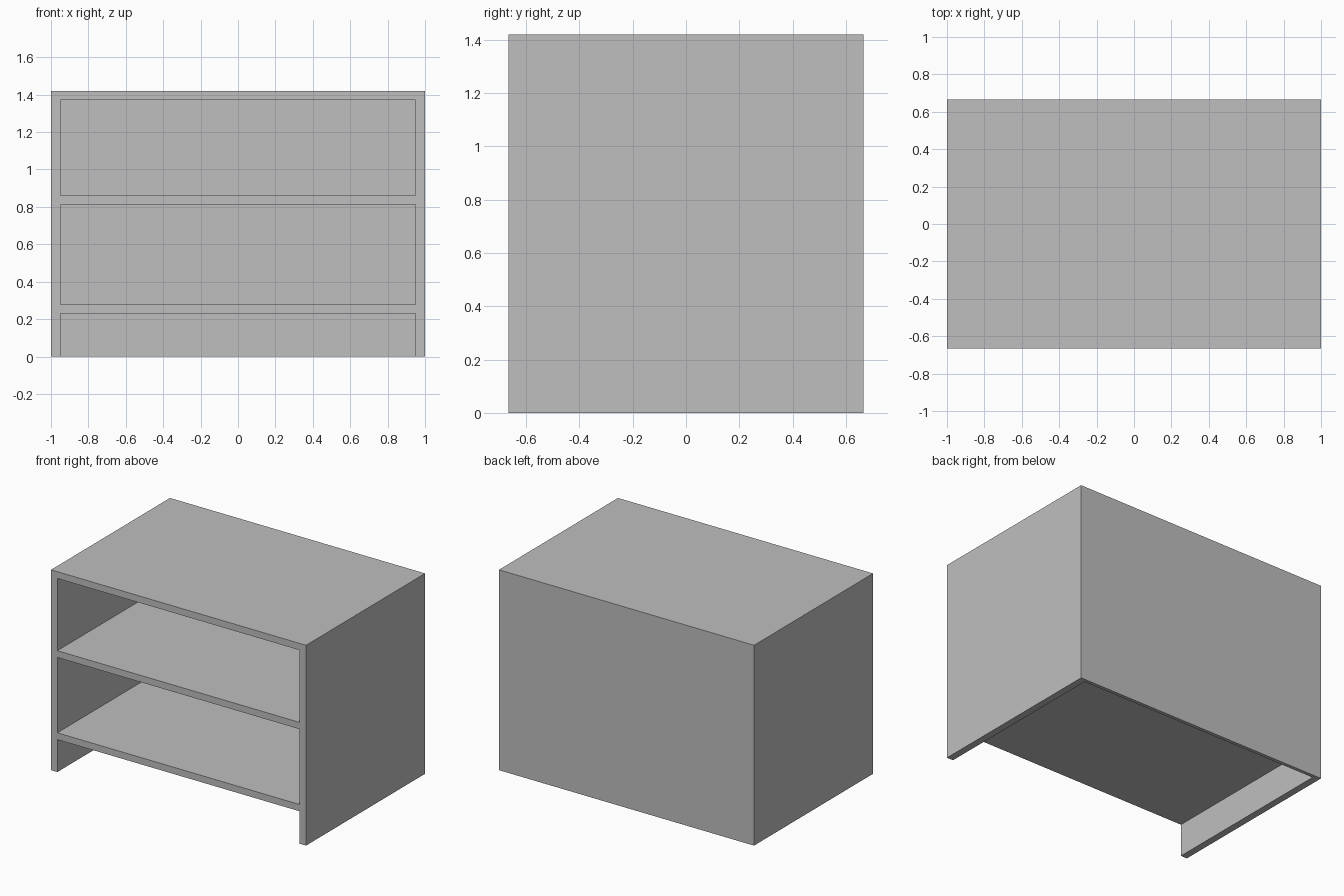
import bpy
import bmesh

cube = bpy.data.objects.get("Cube")
if cube:
    bpy.data.objects.remove(cube, do_unlink=True)

# Overall size and board thicknesses
WIDTH, DEPTH = 2.0, 1.333
BOARD, BACK = 0.05, 0.025
half = WIDTH / 2

# Board boundaries across the front
xs = [-half, -half + BOARD, half - BOARD, half]
zs = [0, 0.23, 0.278, 0.812, 0.86, 1.372, 1.42]

# Plain grey finish
grey = bpy.data.materials.new("plain grey")
grey.use_nodes = True
colour = (0.52, 0.52, 0.52, 1)
grey.diffuse_color = colour
grey.node_tree.nodes["Principled BSDF"].inputs["Base Color"].default_value = colour


def extrude_to(bm, faces, y):
    """Extrude faces to depth y and return the new cap faces."""
    result = bmesh.ops.extrude_face_region(bm, geom=faces)["geom"]
    for item in result:
        if isinstance(item, bmesh.types.BMVert):
            item.co.y = y
    return [item for item in result if isinstance(item, bmesh.types.BMFace)]


# Back panel: a gridded sheet, given thickness
bm = bmesh.new()
grid = [[bm.verts.new((x, DEPTH / 2, z)) for z in zs] for x in xs]
sheet = []
for left, right in zip(grid, grid[1:]):
    for k in range(len(zs) - 1):
        sheet.append(bm.faces.new((left[k], right[k], right[k + 1], left[k + 1])))
# Keep the rear skin of the panel closed when it is extruded
rear = bmesh.ops.duplicate(bm, geom=sheet)["geom"]
caps = extrude_to(bm, sheet, DEPTH / 2 - BACK)
bmesh.ops.delete(bm, geom=[f for f in sheet if f.is_valid], context="FACES")
bmesh.ops.remove_doubles(bm, verts=bm.verts[:], dist=0.0001)


# Sides, shelves and top: every cell that is not an opening comes forward
def is_board(face):
    c = face.calc_center_median()
    row = sum(z < c.z for z in zs)
    return abs(c.x) > half - BOARD or row % 2 == 0


boards = [f for f in caps if is_board(f)]
extrude_to(bm, boards, -DEPTH / 2)
bmesh.ops.delete(bm, geom=[f for f in boards if f.is_valid], context="FACES_ONLY")

# Merge coplanar cells into clean flat panels
bmesh.ops.recalc_face_normals(bm, faces=bm.faces[:])
bmesh.ops.dissolve_limit(bm, angle_limit=0.01, verts=bm.verts[:], edges=bm.edges[:])
bmesh.ops.triangulate(bm, faces=[f for f in bm.faces if len(f.verts) > 4])

mesh = bpy.data.meshes.new("open_shelf_cabinet")
bm.to_mesh(mesh)
bm.free()
mesh.materials.append(grey)
cabinet = bpy.data.objects.new("open_shelf_cabinet", mesh)
bpy.context.collection.objects.link(cabinet)
